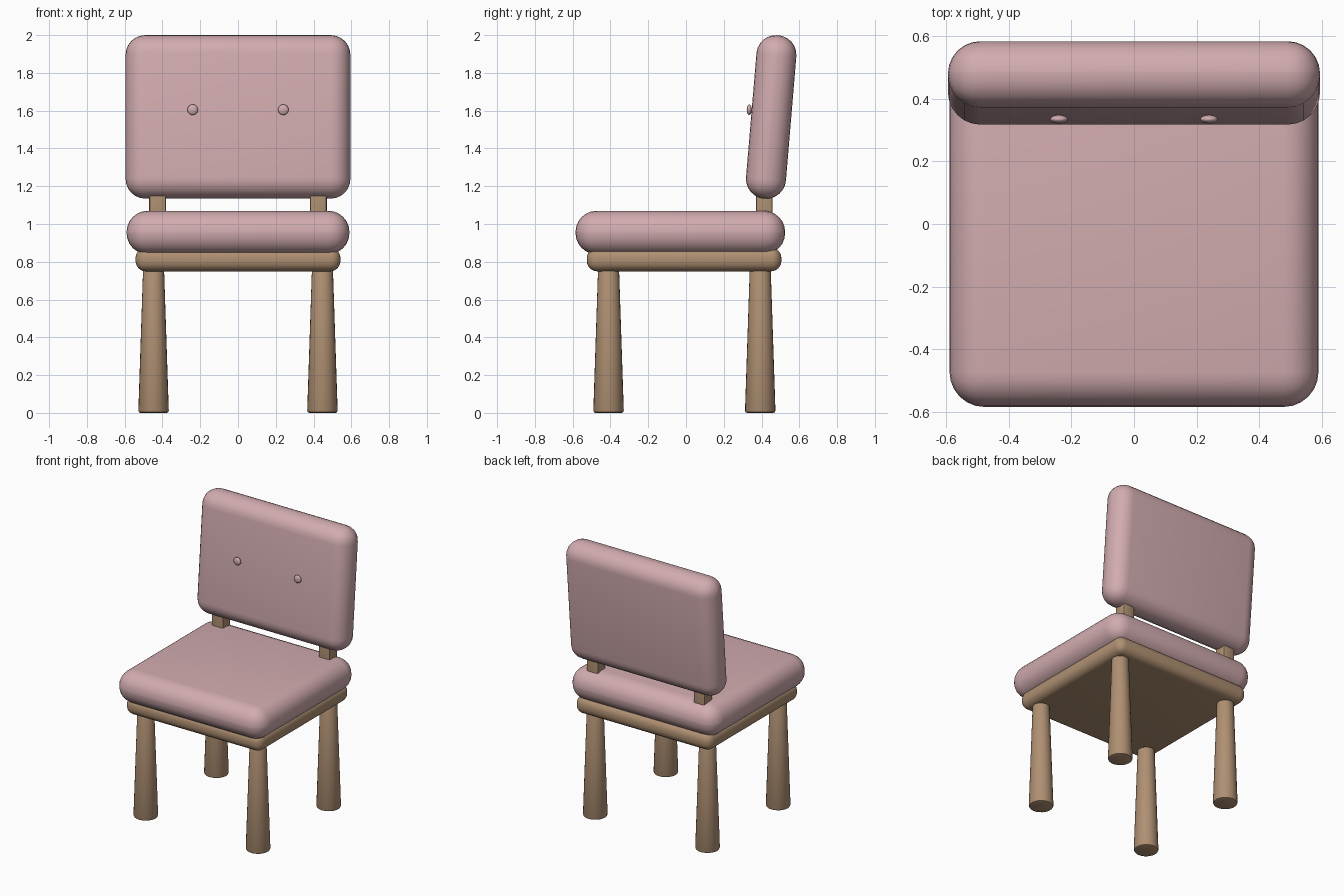
import bpy, math

if "Cube" in bpy.data.objects:
    bpy.data.objects.remove(bpy.data.objects["Cube"])


def material(name, rgb):
    m = bpy.data.materials.new(name)
    m.diffuse_color = (*rgb, 1)
    m.use_nodes = True
    m.node_tree.nodes["Principled BSDF"].inputs["Base Color"].default_value = m.diffuse_color
    return m


PINK = material("dusty_pink", (0.64, 0.41, 0.43))
WOOD = material("light_wood", (0.43, 0.28, 0.17))


def finish(ob, name, mat, bevel=0, segments=6):
    ob.name = name
    ob.data.materials.append(mat)
    if bevel:
        mod = ob.modifiers.new("rounding", 'BEVEL')
        mod.width, mod.segments, mod.limit_method = bevel, segments, 'ANGLE'
        bpy.ops.object.modifier_apply(modifier=mod.name)
    bpy.ops.object.shade_smooth_by_angle(angle=math.radians(35))
    return ob


def rounded_box(name, center, size, mat, bevel, tilt=0.0, segments=6):
    bpy.ops.mesh.primitive_cube_add(size=1, location=center)
    ob = bpy.context.object
    ob.scale = size
    bpy.ops.object.transform_apply(location=False, rotation=False, scale=True)
    ob.rotation_euler.x = tilt
    return finish(ob, name, mat, bevel, segments)


TILT = math.radians(-4.8)

# Seat: padded cushion on a wooden frame
rounded_box("seat_cushion", (0, -0.03, 0.955), (1.18, 1.11, 0.23), PINK, 0.112)
rounded_box("seat_frame", (0, -0.01, 0.812), (1.085, 1.03, 0.125), WOOD, 0.055)

# Padded backrest, leaning back
rounded_box("backrest", (0, 0.451, 1.567), (1.19, 0.212, 0.868), PINK, 0.104, TILT)

for side, sx in (("left", -1), ("right", 1)):
    # Posts joining seat and backrest
    rounded_box(side + "_back_post", (sx * 0.425, 0.415, 1.1), (0.09, 0.088, 0.36),
                WOOD, 0.01, 0, 2)
    # Buttons on the backrest
    bpy.ops.mesh.primitive_uv_sphere_add(segments=20, ring_count=12, radius=0.028,
                                         location=(sx * 0.24, 0.335, 1.605))
    button = bpy.context.object
    button.scale.y = 0.48
    finish(button, side + "_button", PINK)
    # Tapered legs
    for end, y in (("front", -0.41), ("back", 0.393)):
        bpy.ops.mesh.primitive_cone_add(vertices=24, radius1=0.081, radius2=0.055, depth=0.78,
                                        location=(sx * 0.447, y, 0.39))
        finish(bpy.context.object, f"{end}_{side}_leg", WOOD, 0.012, 2)
